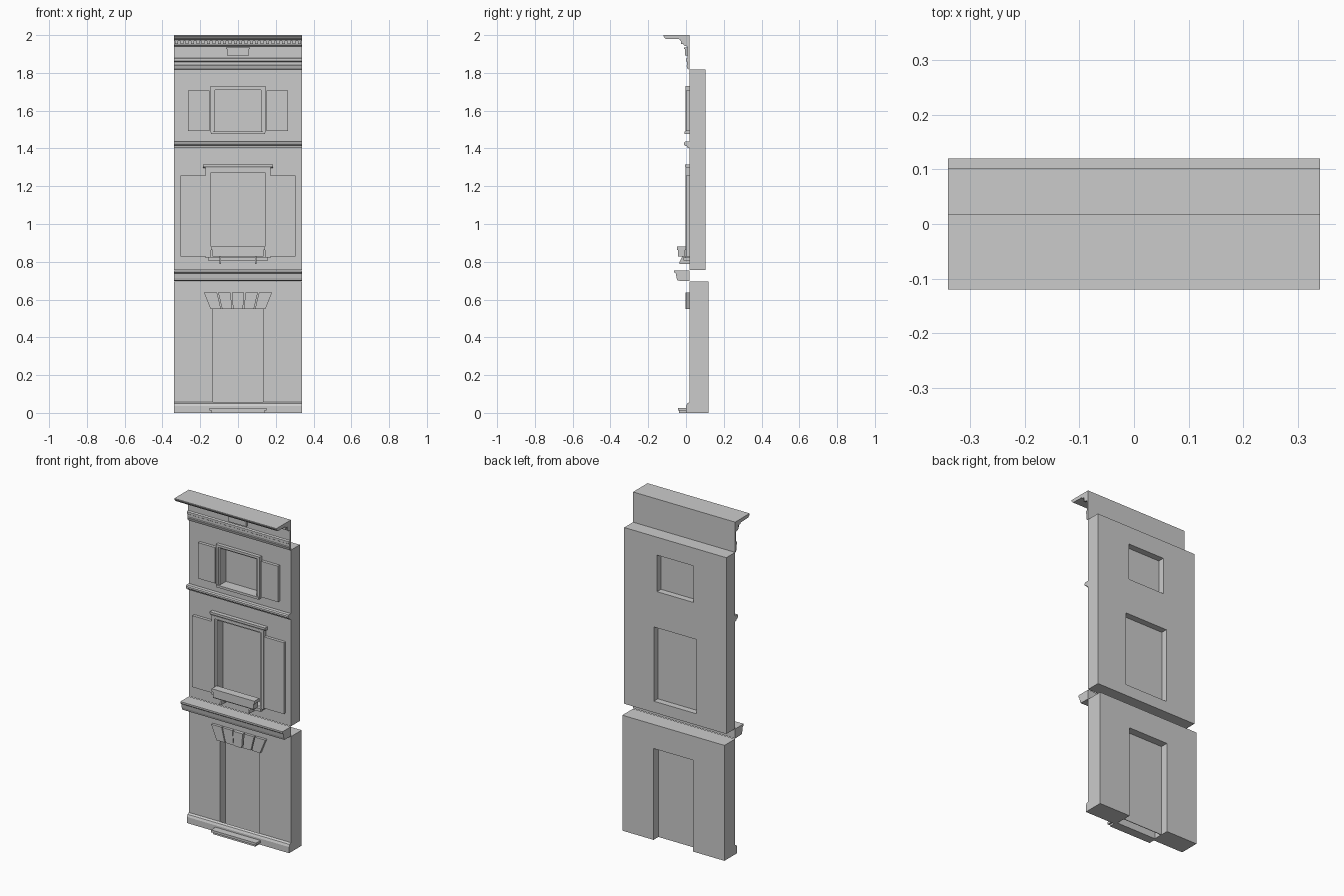
import bpy, bmesh
from mathutils import Vector

if "Cube" in bpy.data.objects:
    bpy.data.objects.remove(bpy.data.objects["Cube"])

HALF = 0.34      # half width of the facade
FACE = 0.018     # y of the wall face


def prism(name, pts, vec, smooth=False):
    """Extrude a closed 3D outline along a vector."""
    bm = bmesh.new()
    f = bm.faces.new([bm.verts.new(p) for p in pts])
    r = bmesh.ops.extrude_face_region(bm, geom=[f])
    vs = [g for g in r["geom"] if isinstance(g, bmesh.types.BMVert)]
    bmesh.ops.translate(bm, verts=vs, vec=Vector(vec))
    bmesh.ops.recalc_face_normals(bm, faces=bm.faces)
    me = bpy.data.meshes.new(name)
    bm.to_mesh(me)
    bm.free()
    ob = bpy.data.objects.new(name, me)
    bpy.context.collection.objects.link(ob)
    return ob


def moulding(name, prof, half=HALF):
    """Profile of (y, z) points swept along x."""
    return prism(name, [(-half, y, z) for y, z in prof], (2 * half, 0, 0))


def slab(name, outline, y0, y1):
    """Outline of (x, z) points given depth along y."""
    return prism(name, [(x, y0, z) for x, z in outline], (0, y1 - y0, 0))


def box(name, x0, x1, y0, y1, z0, z1):
    return slab(name, [(x0, z0), (x1, z0), (x1, z1), (x0, z1)], y0, y1)


def surround(name, w, z0, z1, t, y0):
    """Three-sided frame around an opening of half width w."""
    return slab(name, [(-w - t, z0), (-w - t, z1 + t), (w + t, z1 + t), (w + t, z0),
                       (w, z0), (w, z1), (-w, z1), (-w, z0)], y0, FACE + 0.004)


def wall(name, y1, z0, z1, holes):
    """Wall block with rectangular openings cut through."""
    ob = box(name, -HALF, HALF, FACE, y1, z0, z1)
    for w, a, b in holes:
        c = box("cutter", -w, w, -0.2, 0.3, a, b)
        c.hide_render = True
        m = ob.modifiers.new("opening", "BOOLEAN")
        m.operation, m.solver, m.object = "DIFFERENCE", "EXACT", c
        bpy.context.view_layer.objects.active = ob
        bpy.ops.object.modifier_apply(modifier=m.name)
        bpy.data.objects.remove(c)
    return ob


# Walls and recessed infill panels
wall("lower_wall", 0.12, 0, 0.695, [(0.132, -0.1, 0.55)])
wall("upper_wall", 0.102, 0.757, 1.818, [(0.143, 0.825, 1.272), (0.122, 1.49, 1.71)])
box("door_panel", -0.132, 0.132, 0.07, 0.074, 0, 0.55)
box("main_window_pane", -0.143, 0.143, 0.06, 0.064, 0.825, 1.272)
box("top_window_pane", -0.122, 0.122, 0.06, 0.064, 1.49, 1.71)

# Plinth and doorstep
moulding("plinth", [(FACE, 0), (0, 0), (0, 0.037), (0.006, 0.05), (FACE, 0.057)])
box("doorstep_tread", -0.15, 0.15, -0.043, 0, 0.012, 0.026)
box("doorstep_base", -0.14, 0.14, -0.036, 0, 0, 0.012)

# Flat arch of five wedge stones above the door
for i in range(5):
    def edge(k, total, gap):
        return -total + 2 * total * k / 5 + gap
    g = 0.003
    a = 0 if i == 0 else g
    b = 0 if i == 4 else -g
    slab(f"arch_stone_{i + 1}",
         [(edge(i, 0.145, a), 0.55), (edge(i + 1, 0.145, b), 0.55),
          (edge(i + 1, 0.18, b), 0.637), (edge(i, 0.18, a), 0.637)],
         -0.003 if i == 2 else 0.002, FACE + 0.004)

# Shop-level cornice
moulding("middle_cornice", [(FACE, 0.755), (-0.063, 0.755), (-0.063, 0.745), (-0.054, 0.738),
                            (-0.05, 0.715), (-0.045, 0.7), (FACE, 0.697)])

# String course between the storeys
moulding("string_course", [(FACE, 1.436), (-0.005, 1.436), (-0.011, 1.43), (-0.011, 1.42),
                           (-0.005, 1.414), (0.006, 1.412), (0.008, 1.402), (FACE, 1.402)])

# Main window trim
surround("main_window_outer_frame", 0.155, 0.82, 1.28, 0.018, -0.003)
surround("main_window_inner_frame", 0.143, 0.825, 1.272, 0.012, 0.004)
moulding("main_window_hood", [(FACE, 1.316), (-0.006, 1.316), (-0.006, 1.306),
                              (-0.001, 1.298), (FACE, 1.296)], 0.184)
box("main_window_sill", -0.158, 0.158, -0.012, 0.04, 0.807, 0.825)

# Flower box on brackets
box("planter_body", -0.135, 0.135, -0.043, -0.004, 0.827, 0.868)
box("planter_rim", -0.142, 0.142, -0.048, 0, 0.862, 0.88)
for s in (-1, 1):
    moulding_pts = [(FACE, 0.788), (-0.034, 0.788), (-0.034, 0.8), (-0.02, 0.827), (FACE, 0.827)]
    prism("planter_bracket", [(s * 0.095 - 0.004, y, z) for y, z in moulding_pts], (0.008, 0, 0))

# Top window trim
surround("top_window_outer_frame", 0.132, 1.485, 1.717, 0.014, -0.003)
surround("top_window_inner_frame", 0.122, 1.49, 1.71, 0.01, 0.004)
box("top_window_sill", -0.142, 0.142, -0.007, 0.04, 1.476, 1.49)

# Shutters, mirrored left and right
for s in (-1, 1):
    for name, a, b, z0, z1 in (("main_shutter", 0.17, 0.305, 0.828, 1.258),
                               ("top_shutter", 0.152, 0.266, 1.492, 1.708)):
        x0, x1 = sorted((s * a, s * b))
        box(name, x0, x1, 0, FACE, z0, z1)

# Frieze and crowning cornice in one profile
moulding("crown_cornice", [(FACE, 2), (-0.12, 2), (-0.12, 1.994), (-0.108, 1.98), (-0.034, 1.978),
                           (-0.03, 1.97), (-0.016, 1.97), (-0.014, 1.948), (-0.004, 1.942),
                           (0.008, 1.94), (0.008, 1.88), (0, 1.875), (0, 1.862), (0.006, 1.858),
                           (0.006, 1.842), (0.003, 1.838), (0.009, 1.82), (FACE, 1.818)])

# Dentils under the crown
n = 24
for i in range(n):
    x = -HALF + (i + 0.5) * 2 * HALF / n
    box("dentil", x - 0.008, x + 0.008, -0.027, -0.01, 1.954, 1.972)

# Small raised block on the frieze
box("frieze_block", -0.058, 0.058, -0.006, 0.01, 1.892, 1.926)
box("frieze_block_cap", -0.064, 0.064, -0.01, 0.01, 1.926, 1.934)
